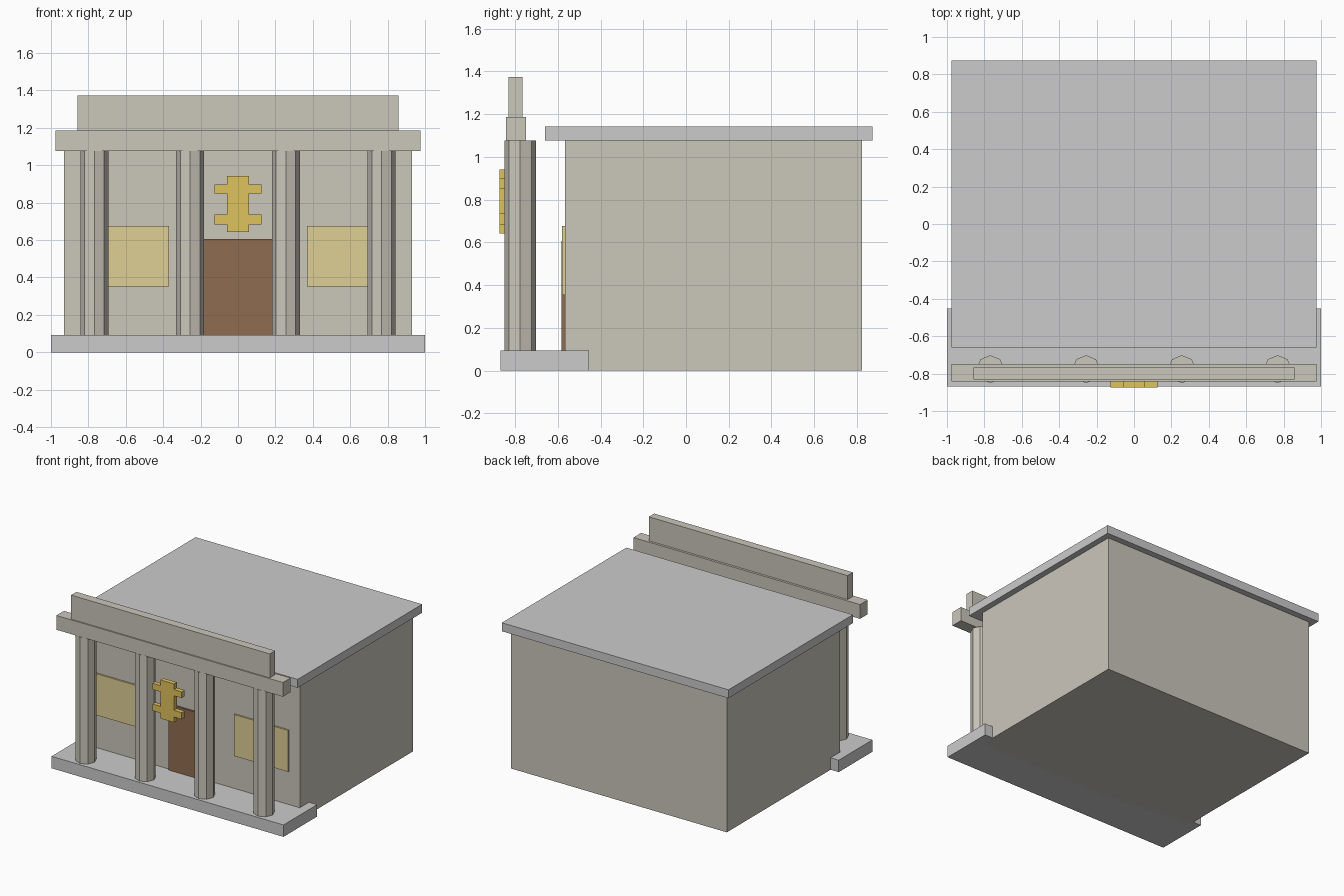
import bpy, bmesh, math

if "Cube" in bpy.data.objects:
    bpy.data.objects.remove(bpy.data.objects["Cube"])


def material(name, rgb):
    m = bpy.data.materials.new(name)
    m.diffuse_color = (*rgb, 1.0)
    m.use_nodes = True
    m.node_tree.nodes["Principled BSDF"].inputs["Base Color"].default_value = m.diffuse_color
    return m


STONE = material("warm_stone", (0.60, 0.57, 0.50))
WOOD = material("door_brown", (0.28, 0.15, 0.08))
GLASS = material("window_yellow", (0.74, 0.62, 0.30))
GOLD = material("emblem_gold", (0.74, 0.54, 0.11))


def add_object(name, bm, mat=None):
    bmesh.ops.recalc_face_normals(bm, faces=bm.faces[:])
    mesh = bpy.data.meshes.new(name)
    bm.to_mesh(mesh)
    bm.free()
    if mat:
        mesh.materials.append(mat)
    obj = bpy.data.objects.new(name, mesh)
    bpy.context.collection.objects.link(obj)
    return obj


def box(name, x, y, z, mat=None):
    """Box from (min, max) ranges on each axis."""
    bm = bmesh.new()
    bmesh.ops.create_cube(bm, size=1.0)
    for v in bm.verts:
        v.co = [r[0] if c < 0 else r[1] for c, r in zip(v.co, (x, y, z))]
    return add_object(name, bm, mat)


def column(name, x, y, z0, z1, radius, mat):
    """Eight-sided shaft with corners on the axes."""
    bm = bmesh.new()
    ring = [bm.verts.new((x + radius * math.cos(i * math.pi / 4),
                          y + radius * math.sin(i * math.pi / 4), z0)) for i in range(8)]
    base = bm.faces.new(ring)
    ext = bmesh.ops.extrude_face_region(bm, geom=[base], use_keep_orig=True)
    tops = [g for g in ext["geom"] if isinstance(g, bmesh.types.BMVert)]
    bmesh.ops.translate(bm, verts=tops, vec=(0, 0, z1 - z0))
    return add_object(name, bm, mat)


STEP_TOP, EAVES = 0.093, 1.076

# Main hall, roof slab and front step
box("hall_walls", (-0.93, 0.93), (-0.567, 0.825), (0, EAVES), STONE)
box("roof_slab", (-0.977, 0.977), (-0.66, 0.873), (EAVES, 1.142))
box("front_step", (-1, 1), (-0.868, -0.453), (0, STEP_TOP))

# Portico: columns, beam and parapet
for i, x in enumerate((-0.768, -0.256, 0.256, 0.768)):
    column(f"column_{i + 1}", x, -0.776, STEP_TOP, EAVES, 0.0745, STONE)
box("portico_beam", (-0.977, 0.977), (-0.842, -0.748), (EAVES, 1.187), STONE)
box("parapet", (-0.857, 0.857), (-0.832, -0.766), (1.187, 1.374), STONE)

# Door and windows
box("door", (-0.19, 0.19), (-0.582, -0.56), (STEP_TOP, 0.606), WOOD)
for side, s in (("left", -1), ("right", 1)):
    xs = sorted((s * 0.37, s * 0.838))
    box(f"window_{side}", xs, (-0.58, -0.56), (0.353, 0.676), GLASS)

# Double-cross emblem: half outline mirrored across x, then extruded back
half = [(0.058, 0.642), (0.058, 0.684), (0.126, 0.684), (0.126, 0.736), (0.058, 0.736),
        (0.058, 0.85), (0.126, 0.85), (0.126, 0.898), (0.058, 0.898), (0.058, 0.942)]
outline = half + [(-x, z) for x, z in reversed(half)]
bm = bmesh.new()
face = bm.faces.new([bm.verts.new((x, -0.873, z)) for x, z in outline])
ext = bmesh.ops.extrude_face_region(bm, geom=[face], use_keep_orig=True)
backs = [g for g in ext["geom"] if isinstance(g, bmesh.types.BMVert)]
bmesh.ops.translate(bm, verts=backs, vec=(0, 0.036, 0))
add_object("emblem", bm, GOLD)
